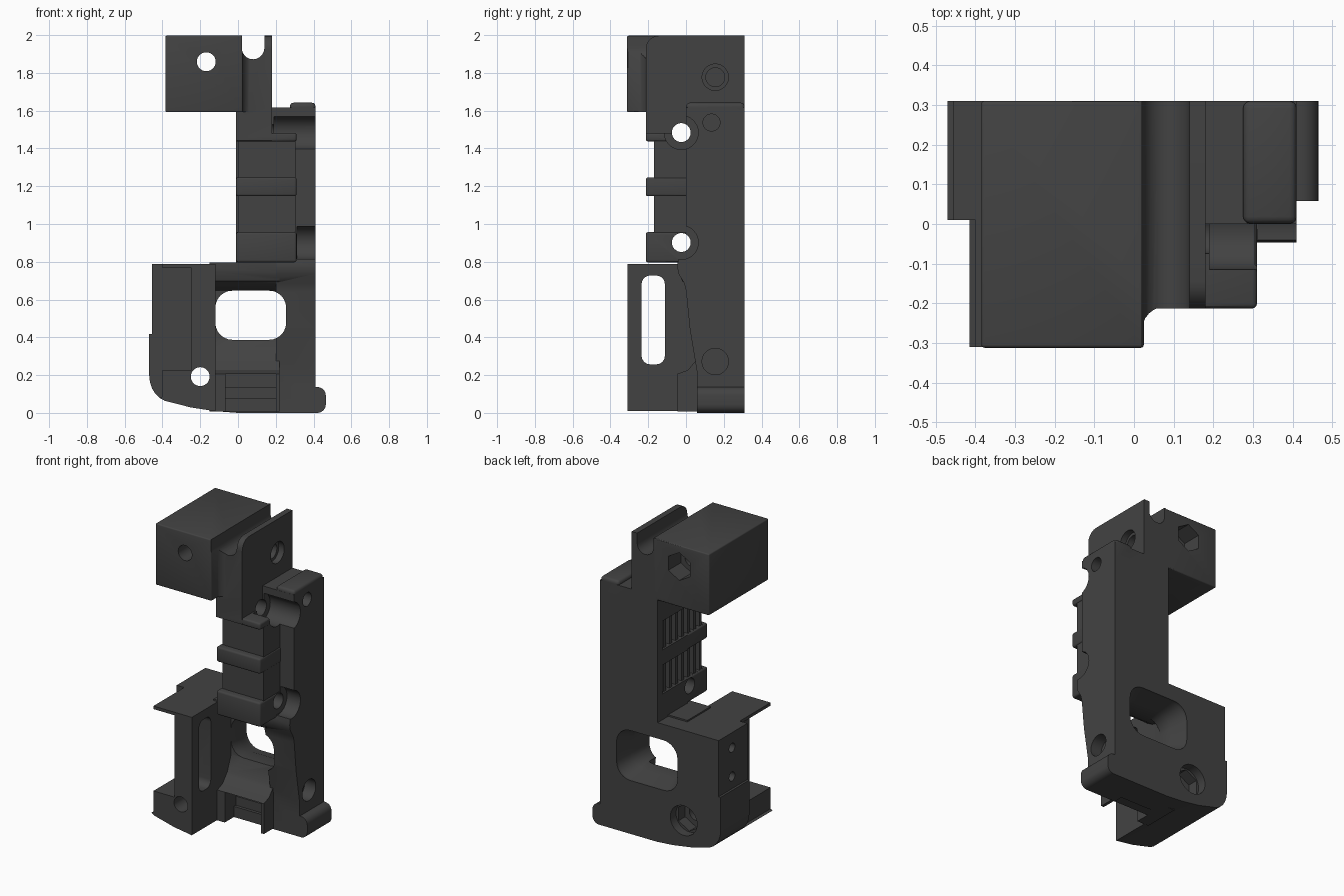
import bpy, bmesh, math

if "Cube" in bpy.data.objects:
    bpy.data.objects.remove(bpy.data.objects["Cube"])

mat = bpy.data.materials.new("charcoal plastic")
mat.diffuse_color = (0.055, 0.055, 0.055, 1)
mat.use_nodes = True
mat.node_tree.nodes["Principled BSDF"].inputs["Base Color"].default_value = mat.diffuse_color


def loft(name, axis, sections):
    """Solid through matching outlines; outlines are (y,z), (x,z) or (x,y)."""
    bm = bmesh.new()
    place = {'x': lambda o, p: (o, p[0], p[1]),
             'y': lambda o, p: (p[0], o, p[1]),
             'z': lambda o, p: (p[0], p[1], o)}[axis]
    loops = [[bm.verts.new(place(o, p)) for p in pts] for o, pts in sections]
    n = len(loops[0])
    bm.faces.new(loops[0])
    bm.faces.new(loops[-1][::-1])
    for a, b in zip(loops, loops[1:]):
        for i in range(n):
            j = (i + 1) % n
            bm.faces.new((a[i], a[j], b[j], b[i]))
    bmesh.ops.recalc_face_normals(bm, faces=bm.faces)
    me = bpy.data.meshes.new(name)
    bm.to_mesh(me)
    bm.free()
    me.materials.append(mat)
    ob = bpy.data.objects.new(name, me)
    bpy.context.collection.objects.link(ob)
    return ob


def prism(name, axis, a, b, pts):
    return loft(name, axis, [(a, pts), (b, pts)])


def apply(ob, mod):
    bpy.context.view_layer.objects.active = ob
    bpy.ops.object.modifier_apply(modifier=mod.name)


def box(name, x0, x1, y0, y1, z0, z1, bevel=0):
    ob = prism(name, 'z', z0, z1, [(x0, y0), (x1, y0), (x1, y1), (x0, y1)])
    if bevel:
        m = ob.modifiers.new("bevel", 'BEVEL')
        m.width, m.segments = bevel, 3
        apply(ob, m)
    return ob


def circle(u, v, r, n=32, turn=0.0):
    return [(u + r * math.cos(turn + 2 * math.pi * i / n),
             v + r * math.sin(turn + 2 * math.pi * i / n)) for i in range(n)]


def rounded(u0, u1, v0, v1, r, n=6):
    pts = []
    for k, (u, v) in enumerate([(u1 - r, v1 - r), (u0 + r, v1 - r),
                                (u0 + r, v0 + r), (u1 - r, v0 + r)]):
        for i in range(n + 1):
            t = math.pi / 2 * (k + i / n)
            pts.append((u + r * math.cos(t), v + r * math.sin(t)))
    return pts


def combine(ob, other, op='UNION'):
    m = ob.modifiers.new("bool", 'BOOLEAN')
    m.operation, m.object, m.solver = op, other, 'EXACT'
    apply(ob, m)
    bpy.data.objects.remove(other)


def add(other):
    combine(body, other)


def cut(other):
    combine(body, other, 'DIFFERENCE')


# Base back slab with the curved lower left corner
corner = [(-0.47, 0.2)] + [(-0.35 - 0.12 * math.cos(t), 0.2 - 0.14 * math.sin(t))
                           for t in (0.25, 0.5, 0.75, 1.0, 1.25)]
bottom = [(-0.25, 0.032), (-0.12, 0.012), (0, 0.003)]
body = prism("bracket_body", 'y', 0.12, 0.31,
             [(-0.455, 0.79), (-0.455, 0.42), (-0.47, 0.42)] + corner + bottom
             + [(0.41, 0.003), (0.41, 0.79)])
add(prism("left_cheek", 'y', 0.01, 0.2,
          [(-0.455, 0.79), (-0.455, 0.42), (-0.47, 0.42)] + corner + bottom[:2]
          + [(-0.12, 0.79)]))

# Front pocket: floor, slotted wall and thin top plate
add(prism("pocket_floor", 'y', -0.31, 0.05,
          [(-0.4, 0.23), (-0.4, 0.09)] + corner[4:] + bottom[:2] + [(-0.12, 0.23)]))
add(box("pocket_wall", -0.245, -0.12, -0.31, 0.05, 0.1, 0.785))
add(box("pocket_plate", -0.4, -0.12, -0.31, 0.05, 0.77, 0.79))

# Right leg, middle web and foot
add(prism("right_leg", 'x', 0.2, 0.41,
          [(0.25, 0.82), (-0.04, 0.82), (-0.047, 0.78), (-0.04, 0.74), (-0.01, 0.69),
           (0.0, 0.65), (0.02, 0.45), (0.058, 0.22), (0.058, 0.003), (0.25, 0.003)]))
add(prism("middle_web", 'x', -0.15, 0.22,
          [(0.2, 0.8), (-0.04, 0.8), (-0.04, 0.75), (-0.02, 0.7), (0.03, 0.67),
           (0.1, 0.65), (0.1, 0.39), (0.06, 0.29), (0.01, 0.23), (-0.045, 0.21),
           (-0.045, 0.01), (0.2, 0.01)]))
add(prism("foot", 'y', 0.058, 0.31, rounded(0.3, 0.465, 0.003, 0.14, 0.045)))

# Upright column with grip bars
add(box("column", -0.01, 0.41, 0.0, 0.31, 0.7, 1.62))
add(box("grip_core", 0.0, 0.305, -0.17, 0.1, 0.81, 1.47))
for z0, z1 in ((0.8, 0.96), (1.15, 1.25), (1.44, 1.485)):
    add(box("grip_bar", -0.01, 0.31, -0.213, 0.15, z0, z1, 0.012))
add(box("rail_cap", 0.275, 0.41, 0.001, 0.31, 1.5, 1.645, 0.018))

# Upper block, clamp wall and the fillet joining them
add(box("upper_block", -0.385, 0.025, -0.312, 0.31, 1.595, 2.0, 0.008))
add(box("clamp_base", -0.01, 0.18, -0.213, 0.2, 1.445, 1.62))
r = 0.07
wall_top = [(-0.213 + r - r * math.cos(t), 2.0 - r + r * math.sin(t))
            for t in [math.pi / 12 * i for i in range(7)]]
add(prism("clamp_wall", 'x', 0.01, 0.18,
          [(0.31, 1.55), (-0.213, 1.55)] + wall_top + [(0.31, 2.0)]))
fillet = [(0.08 - 0.06 * math.cos(t), -0.268 + 0.06 * math.sin(t))
          for t in [math.pi / 12 * i for i in range(7)]]
add(prism("fillet", 'z', 1.597, 1.95, [(0.0, -0.268)] + fillet + [(0.08, -0.19), (0.0, -0.19)]))

# Cable groove along the top
cut(prism("groove", 'y', -0.4, 0.4,
          [(0.02, 2.1)] + [(0.08 - 0.06 * math.cos(t), 1.935 - 0.06 * math.sin(t))
                           for t in [math.pi / 10 * i for i in range(11)]] + [(0.14, 2.1)]))

# Window, flared towards the back
small = rounded(-0.12, 0.255, 0.39, 0.65, 0.09)
large = rounded(-0.155, 0.29, 0.355, 0.685, 0.1)
cut(loft("window", 'y', [(-0.1, small), (0.2, small), (0.29, large), (0.33, large)]))

# Wall slot and lower latch pocket
cut(prism("wall_slot", 'x', -0.3, -0.05, rounded(-0.235, -0.112, 0.26, 0.73, 0.045)))
cut(prism("latch_pocket", 'x', -0.065, 0.2,
          [(-0.1, -0.05), (0.05, -0.05), (0.05, 0.08), (0.07, 0.08), (0.07, 0.14),
           (0.14, 0.14), (0.14, 0.21), (-0.1, 0.21)]))

# Ribbed panels on the left of the column
for z0, z1 in ((0.96, 1.15), (1.25, 1.44)):
    cut(box("panel", -0.1, 0.03, -0.3, 0.26, z0, z1))
    for i in range(7):
        y = -0.168 + i * 0.062
        add(box("rib", 0.003, 0.05, y, y + 0.025, z0 - 0.01, z1 + 0.01))

# Cross bolts with counterbores
cut(prism("upper_counterbore", 'x', 0.19, 0.6, circle(-0.025, 1.487, 0.09)))
cut(prism("lower_counterbore", 'x', 0.312, 0.6, circle(-0.025, 0.905, 0.09)))
for z in (1.487, 0.905):
    cut(prism("cross_bolt", 'x', -0.6, 0.6, circle(-0.025, z, 0.05)))

# Blind holes on the right
for y, z, rad, x0 in ((0.155, 1.78, 0.07, 0.14), (0.155, 1.78, 0.05, 0.09),
                      (0.135, 1.54, 0.045, 0.33), (0.155, 0.275, 0.07, 0.33)):
    cut(prism("blind_hole", 'x', x0, 0.6, circle(y, z, rad)))

# Blind holes on the left cheek
for z in (0.69, 0.5):
    cut(prism("cheek_hole", 'x', -0.6, -0.38, circle(0.17, z, 0.03, 20)))

# Long bolts with nut recesses at the back
for x, z in ((-0.168, 1.862), (-0.2, 0.195)):
    cut(prism("long_bolt", 'y', -0.5, 0.5, circle(x, z, 0.05)))
    cut(prism("nut_recess", 'y', 0.18, 0.5, circle(x, z, 0.092, 6, math.pi / 6)))
cut(prism("nut_bore", 'y', 0.25, 0.5, circle(-0.2, 0.195, 0.098)))

# Settle on the ground and shade
low = min(v.co.z for v in body.data.vertices)
for v in body.data.vertices:
    v.co.z -= low
body.data.materials.clear()
body.data.materials.append(mat)
for p in body.data.polygons:
    p.material_index = 0
bpy.context.view_layer.objects.active = body
body.select_set(True)
bpy.ops.object.shade_smooth_by_angle(angle=math.radians(30))
